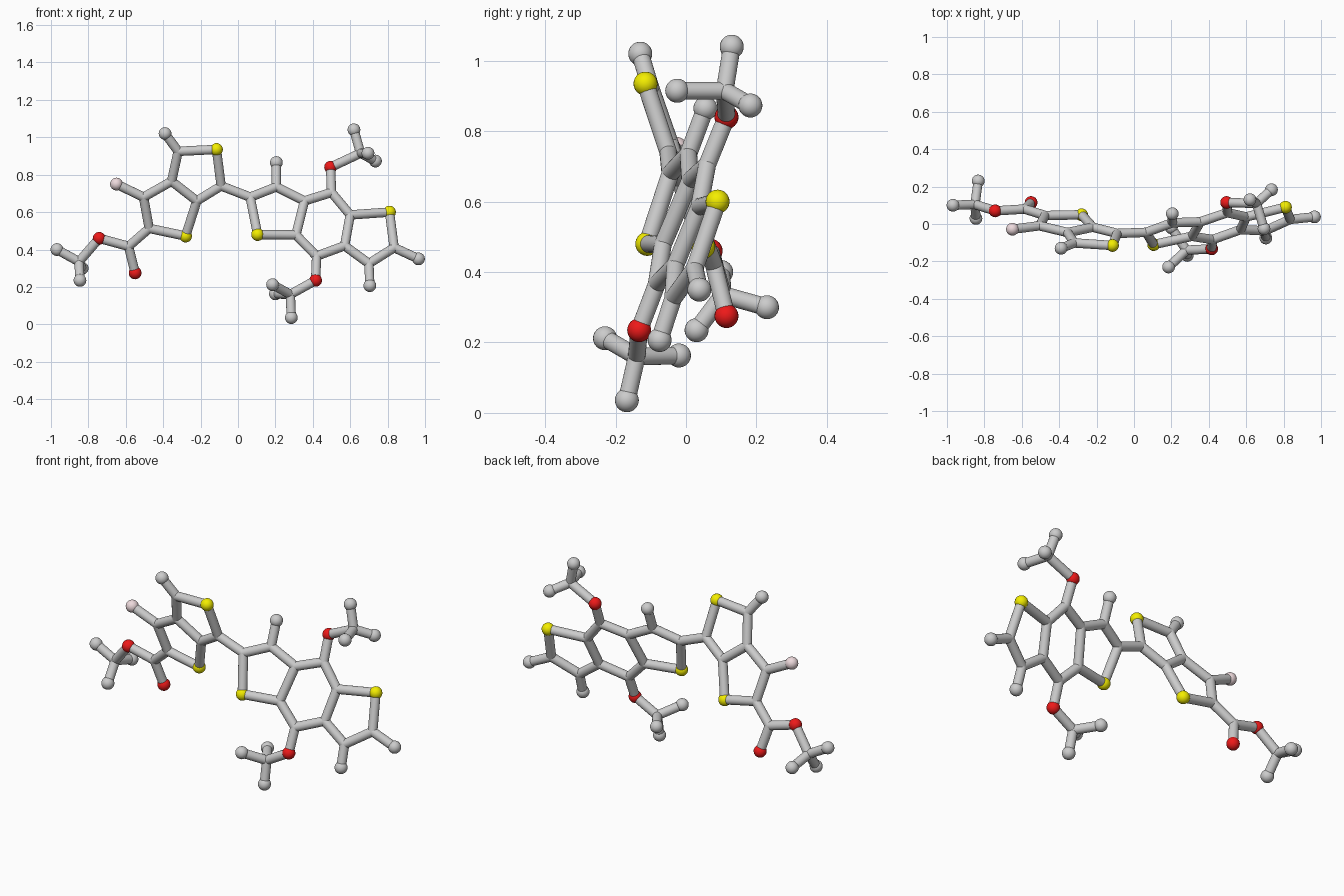
import bpy, bmesh
from mathutils import Vector, Matrix

if "Cube" in bpy.data.objects:
    bpy.data.objects.remove(bpy.data.objects["Cube"])

BOND_R, BALL_R = 0.025, 0.034

# The two flat ring systems lie in tilted planes: depth follows from x and z
def left(x, z):
    return (x, -0.115 - 0.05 * (x + 0.115) - 0.337 * (z - 0.935), z)

def right(x, z):
    return (x, -0.11 + 0.22 * (x - 0.105) + 0.371 * (z - 0.48), z)

# Joints, keyed by name
P = {
    # left double ring
    'a1': left(-.32, .925), 'aS': left(-.115, .935), 'a2': left(-.09, .74),
    'a3': left(-.22, .66), 'a4': left(-.355, .765), 'a5': left(-.505, .68),
    'a6': left(-.475, .513), 'aT': left(-.28, .472), 'aH': (-.39, -.13, 1.02),
    'aF': (-.65, -.028, .75),
    # left side chain
    'e1': (-.585, .08, .417), 'eO': (-.55, .115, .275), 'eP': (-.742, .07, .46),
    'e2': (-.85, .105, .335), 'eH1': (-.968, .10, .40),
    'eH2': (-.845, .03, .235), 'eH3': (-.833, .23, .30),
    # right triple ring
    'b1': right(.065, .68), 'b2': right(.205, .735), 'b3': right(.355, .66),
    'b4': right(.31, .478), 'bS': right(.105, .48), 'b5': right(.50, .705),
    'b6': right(.60, .585), 'b7': right(.57, .42), 'b8': right(.42, .365),
    'b9': right(.70, .325), 'b10': right(.835, .41), 'bT': right(.81, .60),
    'bH1': (.205, .055, .865), 'bH2': (.705, -.075, .207), 'bH3': (.965, .038, .35),
    # upper and lower side arms
    'uO': (.495, .115, .84), 'u1': (.655, .11, .915), 'uH1': (.62, .13, 1.04),
    'uH2': (.735, .183, .873), 'uH3': (.695, -.025, .915),
    'lO': (.415, -.133, .235), 'l1': (.28, -.14, .16), 'lH1': (.285, -.168, .036),
    'lH2': (.185, -.23, .212), 'lH3': (.20, -.02, .163),
}

# Chains of connected joints
CHAINS = [
    "a1 aS a2 a3 a4 a1 aH", "a4 a5 a6 aT a3", "a5 aF", "a6 e1 eP e2 eH1", "e1 eO",
    "eH2 e2 eH3", "a2 b1 b2 b3 b4 bS b1", "b2 bH1", "b3 b5 b6 b7 b8 b4",
    "b7 b9 b10 bT b6", "b9 bH2", "b10 bH3", "b5 uO u1 uH1", "uH2 u1 uH3",
    "b8 lO l1 lH1", "lH2 l1 lH3",
]

def finish(bm, name, color=None):
    for f in bm.faces:
        f.smooth = True
    me = bpy.data.meshes.new(name)
    bm.to_mesh(me)
    bm.free()
    ob = bpy.data.objects.new(name, me)
    bpy.context.collection.objects.link(ob)
    if color:
        mat = bpy.data.materials.new(name + "_color")
        mat.diffuse_color = color
        mat.use_nodes = True
        mat.node_tree.nodes["Principled BSDF"].inputs["Base Color"].default_value = mat.diffuse_color
        me.materials.append(mat)

def balls(name, keys, radius, color=None):
    bm = bmesh.new()
    for k in keys:
        bmesh.ops.create_uvsphere(bm, u_segments=24, v_segments=16, radius=radius,
                                  matrix=Matrix.Translation(P[k]))
    finish(bm, name, color)

# Rods, open ended because balls close every joint
bm = bmesh.new()
for chain in CHAINS:
    keys = chain.split()
    for k0, k1 in zip(keys, keys[1:]):
        p, q = Vector(P[k0]), Vector(P[k1])
        m = Matrix.Translation((p + q) / 2) @ (q - p).to_track_quat('Z', 'Y').to_matrix().to_4x4()
        bmesh.ops.create_cone(bm, cap_ends=False, segments=24, radius1=BOND_R,
                              radius2=BOND_R, depth=(q - p).length, matrix=m)
finish(bm, "bond_rods")

# Coloured balls, grey end balls, and rounded rod joints
sulfur = ['aS', 'aT', 'bS', 'bT']
oxygen = ['eO', 'eP', 'uO', 'lO']
ends = [k for k in P if 'H' in k]
balls("sulfur_balls", sulfur, BALL_R, (0.9, 0.85, 0.0, 1))
balls("oxygen_balls", oxygen, BALL_R, (0.85, 0.01, 0.01, 1))
balls("fluorine_ball", ['aF'], BALL_R, (0.85, 0.7, 0.72, 1))
balls("hydrogen_balls", ends, BALL_R)
balls("carbon_joints", [k for k in P if k not in sulfur + oxygen + ends + ['aF']], BOND_R)
